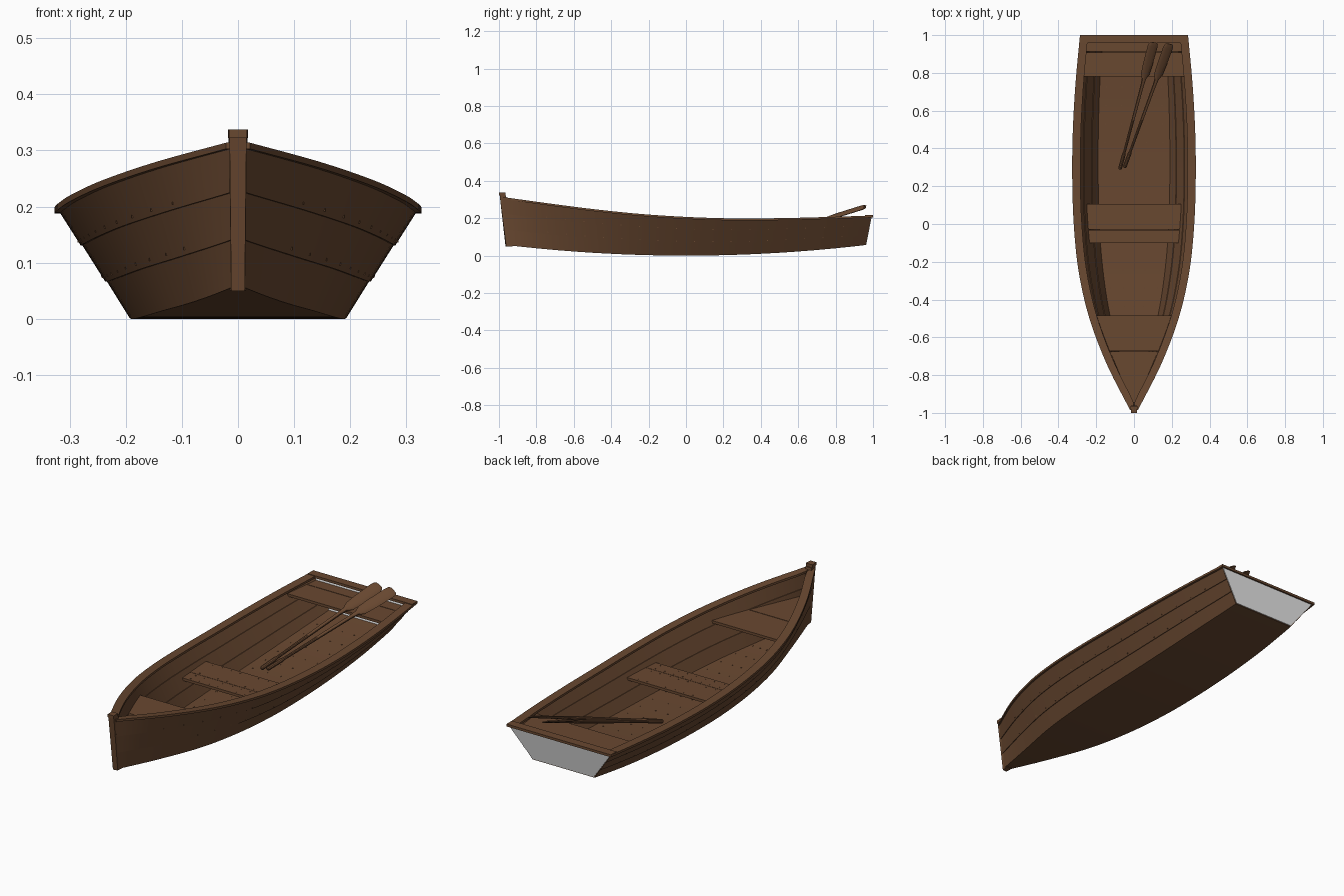
import bpy, bmesh, math
from mathutils import Vector, Matrix

if "Cube" in bpy.data.objects:
    bpy.data.objects.remove(bpy.data.objects["Cube"])


def material(name, rgb):
    m = bpy.data.materials.new(name)
    m.diffuse_color = (*rgb, 1)
    m.use_nodes = True
    m.node_tree.nodes["Principled BSDF"].inputs["Base Color"].default_value = m.diffuse_color
    return m


WOOD = material("brown wood", (0.141, 0.065, 0.030))
GREY = material("plain grey", (0.8, 0.8, 0.8))

# Hull stations from bow to stern: y, sheer half width, sheer height, bottom half width
STATIONS = [Vector(s) for s in (
    (-.985, .014, .309, .008), (-.74, .138, .275, .072), (-.49, .232, .243, .133),
    (-.245, .287, .218, .168), (0, .312, .202, .186), (.245, .320, .194, .191),
    (.49, .317, .195, .190), (.74, .303, .201, .183), (.99, .280, .209, .168))]
YS = [-.985 + 1.975 * i / 48 for i in range(49)]
THICK = .012


def station(y):
    """Smooth sheer point and bottom point of the hull at a given length."""
    t = min(max((y + .985) / 1.975 * 8, 0), 8)
    i = min(int(t), 7)
    f = t - i
    b, c = STATIONS[i], STATIONS[i + 1]
    a = STATIONS[i - 1] if i else 2 * b - c
    d = STATIONS[i + 2] if i < 7 else 2 * c - b
    p = .5 * (2 * b + (c - a) * f + (2 * a - 5 * b + 4 * c - d) * f * f
              + (3 * b - a - 3 * c + d) * f ** 3)
    return Vector((p[1], p[0], p[2])), Vector((p[3], p[0] * .971, .055 * (p[0] / .975) ** 2))


def inner_half(y, z):
    """Half width between the inner hull faces at a height."""
    s, b = station(y)
    return max(b.x + (s.x - b.x) * (z - b.z) / (s.z - b.z) - THICK + .002, .004)


def finish(name, bm, mat, mirror=False):
    bmesh.ops.recalc_face_normals(bm, faces=bm.faces)
    me = bpy.data.meshes.new(name)
    bm.to_mesh(me)
    bm.free()
    ob = bpy.data.objects.new(name, me)
    bpy.context.collection.objects.link(ob)
    me.materials.append(mat)
    if mirror:
        ob.modifiers.new("Mirror", "MIRROR").use_mirror_merge = False
    bpy.ops.object.select_all(action='DESELECT')
    ob.select_set(True)
    bpy.context.view_layer.objects.active = ob
    bpy.ops.object.shade_smooth_by_angle(angle=math.radians(30))
    return ob


def loft(name, rings, mat=WOOD, mirror=False):
    """Closed solid through a row of matching rings."""
    bm = bmesh.new()
    vs = [[bm.verts.new(p) for p in r] for r in rings]
    n = len(vs[0])
    for r, q in zip(vs, vs[1:]):
        for i in range(n):
            j = (i + 1) % n
            bm.faces.new((r[i], r[j], q[j], q[i]))
    bm.faces.new(vs[0])
    bm.faces.new(vs[-1])
    return finish(name, bm, mat, mirror)


def rect(x0, x1, y, z0, z1):
    return [(x0, y, z0), (x1, y, z0), (x1, y, z1), (x0, y, z1)]


# Lapped side strakes, mirrored
for k, label in enumerate(("lower", "middle", "upper")):
    rings = []
    for y in YS:
        s, b = station(y)
        lo, hi = b.lerp(s, k / 3), b.lerp(s, (k + 1) / 3)
        ring = [lo + Vector((.003, 0, 0)), hi, hi - Vector((THICK, 0, 0)),
                lo - Vector((THICK - .003, 0, 0))]
        rings.append([(max(p.x, .001 + .001 * (i < 2)), p.y, p.z) for i, p in enumerate(ring)])
    loft(label + "_strake", rings, mirror=True)

# Flat bottom with rocker
rings = []
for y in YS:
    b = station(y)[1]
    rings.append(rect(-b.x, b.x, b.y, b.z, b.z + THICK))
loft("bottom", rings)

# Gunwale caps, mirrored
rings = []
for y in YS:
    s = station(y)[0]
    rings.append(rect(max(s.x - .036, .003), s.x + .007, s.y, s.z - .006, s.z + .005))
loft("gunwale", rings, mirror=True)

# Transom plate and its cap
s, b = station(.99)
loft("transom", [
    [(-b.x, b.y - .010, b.z + .004), (b.x, b.y - .010, b.z + .004),
     (b.x, b.y + .003, b.z + .004), (-b.x, b.y + .003, b.z + .004)],
    [(-s.x, s.y - .010, s.z), (s.x, s.y - .010, s.z),
     (s.x, s.y + .003, s.z), (-s.x, s.y + .003, s.z)]], GREY)
loft("transom_cap", [rect(-.287, .287, y, .204, .216) for y in (.957, 1.0)])

# Stem post
loft("stem", [[(-h, y - .004 + .004 * (h > .013), z), (h, y, z), (h + .002, y + .034, z),
               (-h - .002, y + .034, z)]
              for h, y, z in ((.012, -.961, .050), (.015, -.996, .322),
                              (.016, -1.0, .322), (.016, -1.0, .337))])


# Seat planks fitted between the sides
def plank(name, y0, y1, z):
    rings = []
    for i in range(7):
        y = y0 + (y1 - y0) * i / 6
        h = inner_half(y, z - .006)
        rings.append(rect(-h, h, y, z - .013, z))
    loft(name, rings)


PLANKS = [("middle_seat_front", -.10, -.031, .115), ("middle_seat_back", -.029, .105, .115),
          ("bow_seat_back", -.673, -.485, .187), ("bow_seat_front", -.95, -.676, .187),
          ("stern_seat_front", .78, .909, .187), ("stern_seat_back", .912, .972, .187)]
for p in PLANKS:
    plank(*p)

# Nail heads on the floor, seats and strakes
bm = bmesh.new()


def nail(x, y, z):
    bmesh.ops.create_cube(bm, size=.005, matrix=Matrix.Translation((x, y, z)))


for i in range(17):
    y = -.75 + i * .1
    s, b = station(y)
    for f in (-.8, -.35, 0, .35, .8):
        nail(b.x * f, b.y, b.z + THICK - .001)
    for f in (.38, .71):
        p = b.lerp(s, f)
        for side in (-1, 1):
            nail(side * (p.x + .001), p.y, p.z)
for name, y0, y1, z in PLANKS[:2]:
    for i in range(9):
        for y in (y0 + .015, y1 - .015):
            nail(-.2 + i * .05, y, z - .0015)
finish("nails", bm, WOOD)


# Oars resting on the stern seat: distance, half width, half thickness
OAR = [(0, .007, .007), (.004, .010, .010), (.085, .010, .010), (.095, .007, .007),
       (.48, .009, .009), (.515, .012, .009), (.545, .025, .006), (.60, .028, .005),
       (.70, .029, .004), (.718, .026, .004), (.725, .018, .003)]


def oar(name, start, end, roll):
    start, end = Vector(start), Vector(end)
    d = (end - start).normalized()
    side = d.cross(Vector((0, 0, 1))).normalized()
    up = side.cross(d)
    u = side * math.cos(roll) - up * math.sin(roll)
    v = side * math.sin(roll) + up * math.cos(roll)
    loft(name, [[start + d * t + u * w * math.cos(a) + v * h * math.sin(a)
                 for a in (math.tau * k / 10 for k in range(10))] for t, w, h in OAR])


oar("left_oar", (-.075, .29, .055), (.105, .965, .262), .45)
oar("right_oar", (-.05, .30, .055), (.188, .955, .262), .50)
